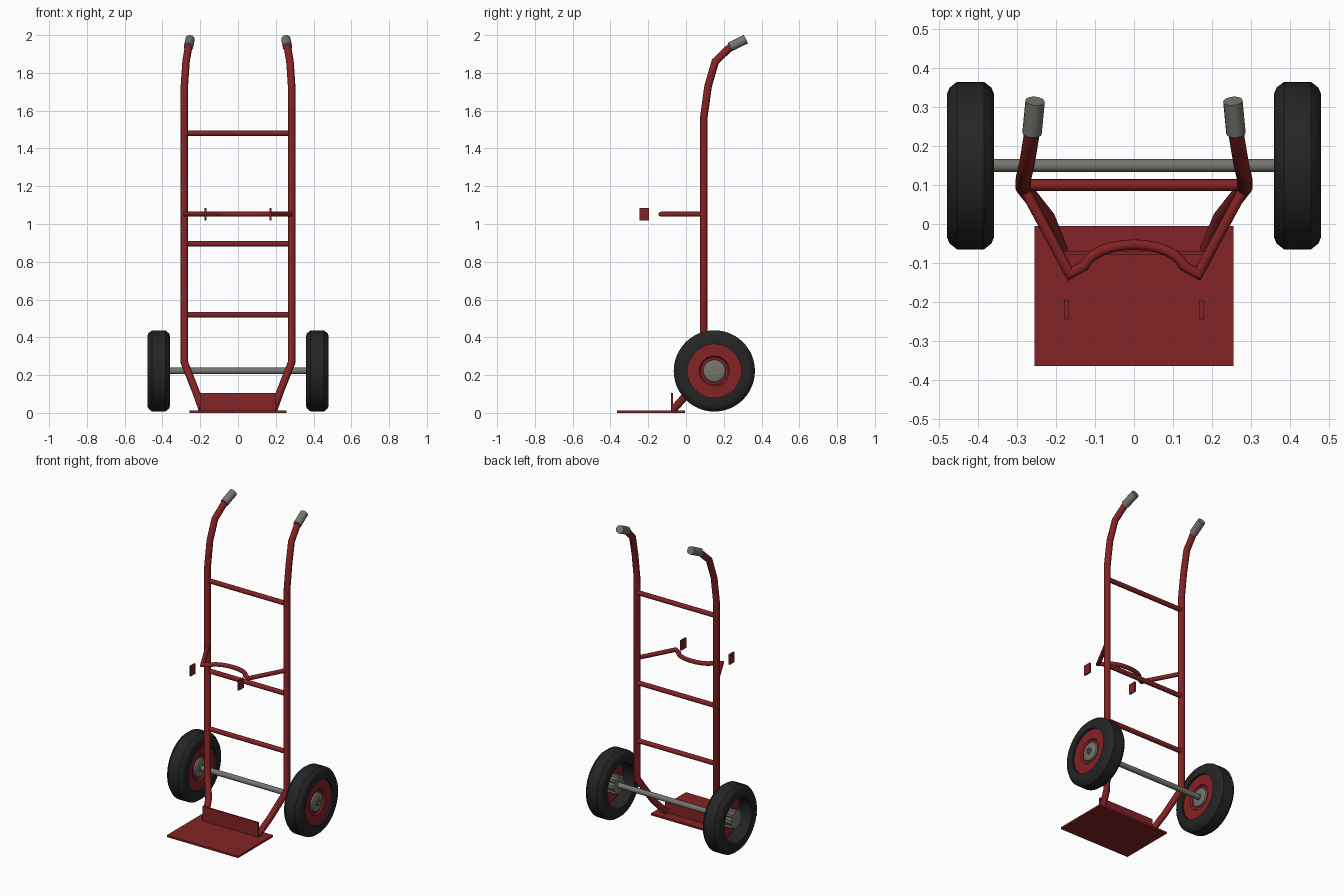
import bpy, bmesh, math
from mathutils import Vector, Matrix

cube = bpy.data.objects.get("Cube")
if cube:
    bpy.data.objects.remove(cube, do_unlink=True)


def material(name, rgb):
    m = bpy.data.materials.new(name)
    m.use_nodes = True
    m.diffuse_color = (*rgb, 1)
    m.node_tree.nodes["Principled BSDF"].inputs["Base Color"].default_value = (*rgb, 1)
    return m


RED = material("red_paint", (0.23, 0.016, 0.018))
BLACK = material("black_rubber", (0.018, 0.018, 0.019))
GREY = material("grey_metal", (0.18, 0.18, 0.16))


def add_mesh(name, bm, mat, smooth=True):
    bmesh.ops.recalc_face_normals(bm, faces=bm.faces)
    me = bpy.data.meshes.new(name)
    bm.to_mesh(me)
    bm.free()
    me.materials.append(mat)
    ob = bpy.data.objects.new(name, me)
    bpy.context.collection.objects.link(ob)
    if smooth:
        bpy.ops.object.select_all(action='DESELECT')
        ob.select_set(True)
        bpy.context.view_layer.objects.active = ob
        bpy.ops.object.shade_smooth_by_angle(angle=math.radians(35))
    return ob


def tube(name, points, radius, mat, sides=16):
    """Sweep a round section along a path, with mitred bends."""
    pts = [Vector(p) for p in points]
    dirs = [(b - a).normalized() for a, b in zip(pts, pts[1:])]
    bm = bmesh.new()
    side = dirs[0].orthogonal().normalized()
    up = dirs[0].cross(side)
    ring = [pts[0] + radius * (side * math.cos(t) + up * math.sin(t))
            for t in (2 * math.pi * i / sides for i in range(sides))]
    rings = [[bm.verts.new(v) for v in ring]]
    for i, d in enumerate(dirs):
        # slide the ring along the segment onto the mitre plane
        n = (d + dirs[i + 1]).normalized() if i + 1 < len(dirs) else d
        ring = [v + d * ((pts[i + 1] - v).dot(n) / d.dot(n)) for v in ring]
        rings.append([bm.verts.new(v) for v in ring])
    for a, b in zip(rings, rings[1:]):
        for i in range(sides):
            j = (i + 1) % sides
            bm.faces.new((a[i], a[j], b[j], b[i]))
    bm.faces.new(rings[0])
    bm.faces.new(rings[-1])
    return add_mesh(name, bm, mat)


def box(name, centre, size, mat):
    bm = bmesh.new()
    bmesh.ops.create_cube(bm, size=1, matrix=Matrix.Translation(centre) @ Matrix.Diagonal((*size, 1)))
    return add_mesh(name, bm, mat, smooth=False)


def lathe(name, profile, centre, mat, steps=40):
    """Revolve (x, radius) points about the wheel axis."""
    bm = bmesh.new()
    vs = [bm.verts.new((x, 0, r)) for x, r in profile]
    edges = [bm.edges.new(e) for e in zip(vs, vs[1:])]
    bmesh.ops.spin(bm, geom=vs + edges, axis=(1, 0, 0), cent=(0, 0, 0),
                   angle=2 * math.pi, steps=steps)
    bmesh.ops.remove_doubles(bm, verts=bm.verts, dist=1e-4)
    bmesh.ops.translate(bm, verts=bm.verts, vec=centre)
    return add_mesh(name, bm, mat)


# Side rails with bent handles and grips
rail = [(0.19, -0.065, 0.02), (0.222, 0.015, 0.11), (0.285, 0.095, 0.27),
        (0.285, 0.095, 1.57), (0.284, 0.117, 1.73), (0.275, 0.155, 1.86),
        (0.262, 0.235, 1.937)]
for s, label in ((1, "left"), (-1, "right")):
    tube(f"{label}_rail", [(s * x, y, z) for x, y, z in rail], 0.02, RED)
    tube(f"{label}_grip", [(s * 0.262, 0.233, 1.937), (s * 0.254, 0.316, 1.978)], 0.025, GREY)
    box(f"{label}_strap_plate", (s * 0.173, -0.22, 1.052), (0.01, 0.05, 0.065), RED)

# Cross bars
for i, z in enumerate((0.52, 0.895, 1.48)):
    tube(f"cross_bar_{i + 1}", [(-0.285, 0.1, z), (0.285, 0.1, z)], 0.015, RED)

# Curved load support
curve = [(0.13 * math.cos(t), -0.12 + 0.067 * math.sin(t), 1.052)
         for t in (math.pi * (0.06 + 0.88 * i / 12) for i in range(13))]
tube("load_support", [(0.282, 0.09, 1.052), (0.165, -0.128, 1.052)] + curve
     + [(-0.165, -0.128, 1.052), (-0.282, 0.09, 1.052)], 0.0135, RED, sides=12)

# Toe plate and its upright bracket
box("toe_plate", (0, -0.185, 0.006), (0.512, 0.36, 0.012), RED)
box("toe_bracket", (0, -0.075, 0.056), (0.4, 0.01, 0.1), RED)

# Axle and wheels
AY, AZ = 0.15, 0.222
tube("axle", [(-0.41, AY, AZ), (0.41, AY, AZ)], 0.017, GREY)
tyre = [(-0.06, 0.142), (-0.06, 0.185), (-0.054, 0.2), (-0.035, 0.215)]
tyre = tyre + [(-x, r) for x, r in reversed(tyre)]
tyre.append(tyre[0])
rim = [(0.028, 0), (0.028, 0.143), (0.046, 0.143), (0.046, 0.08), (0.036, 0.073), (0.036, 0)]
hub = [(-0.045, 0), (-0.045, 0.05), (0.03, 0.05), (0.03, 0.062), (0.046, 0.058), (0.05, 0.052),
       (0.05, 0.02), (0.057, 0.02), (0.057, 0.012), (0.05, 0.012), (0.05, 0)]
for s, label in ((1, "left"), (-1, "right")):
    centre = Vector((s * 0.42, AY, AZ))
    lathe(f"{label}_tyre", tyre, centre, BLACK, 48)
    lathe(f"{label}_rim", rim, centre, RED)
    lathe(f"{label}_hub", hub, centre, GREY, 32)
    # ribs around the hub
    for k in range(8):
        a = k * math.pi / 4
        p = centre + Vector((0, 0.05 * math.cos(a), 0.05 * math.sin(a)))
        tube(f"{label}_hub_rib_{k + 1}", [p + Vector((-0.045, 0, 0)), p + Vector((0.028, 0, 0))],
             0.012, GREY, sides=8)
